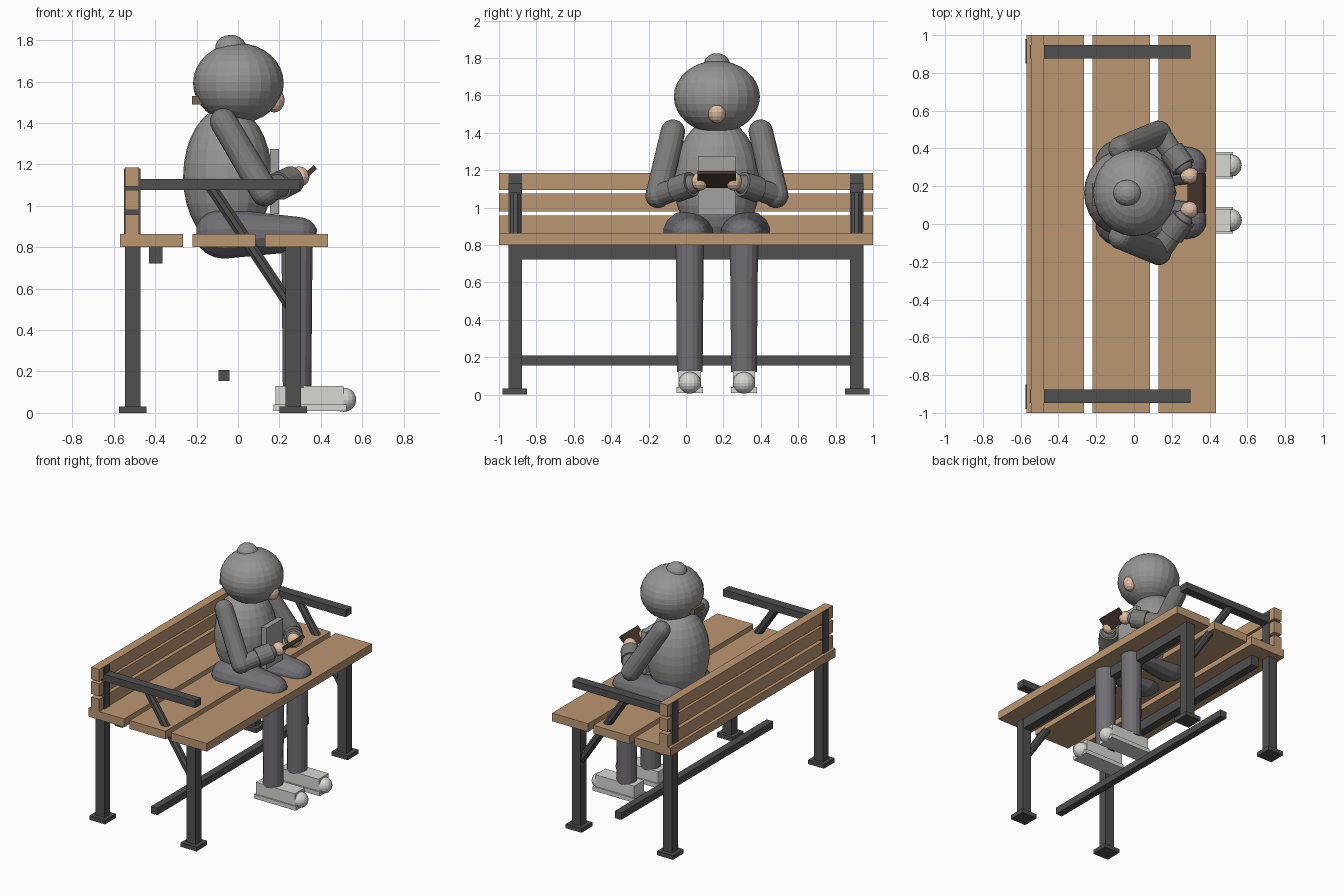
import bpy, bmesh, math
from mathutils import Vector, Matrix

if "Cube" in bpy.data.objects:
    bpy.data.objects.remove(bpy.data.objects["Cube"])


def mat(name, c):
    m = bpy.data.materials.new(name)
    m.diffuse_color = (*c, 1)
    m.use_nodes = True
    m.node_tree.nodes["Principled BSDF"].inputs["Base Color"].default_value = m.diffuse_color
    return m


WOOD = mat("wood", (0.50, 0.31, 0.17))
IRON = mat("iron", (0.08, 0.08, 0.08))
COAT = mat("coat", (0.31, 0.30, 0.29))
SLEEVE = mat("sleeve", (0.20, 0.195, 0.19))
PANTS = mat("pants", (0.17, 0.16, 0.18))
SKIN = mat("skin", (0.75, 0.52, 0.37))
SHOE = mat("shoe", (0.68, 0.68, 0.65))
BROWN = mat("dark_brown", (0.07, 0.04, 0.03))
HAIR = mat("hair", (0.20, 0.13, 0.09))
PANEL = mat("panel", (0.36, 0.36, 0.35))


def finish(name, bm, material):
    bmesh.ops.recalc_face_normals(bm, faces=bm.faces)
    me = bpy.data.meshes.new(name)
    bm.to_mesh(me)
    bm.free()
    me.materials.append(material)
    ob = bpy.data.objects.new(name, me)
    bpy.context.collection.objects.link(ob)
    return ob


def box(name, lo, hi, material):
    """Box between two corners."""
    lo, hi = Vector(lo), Vector(hi)
    bm = bmesh.new()
    m = Matrix.Translation((lo + hi) / 2) @ Matrix.Diagonal((*(hi - lo), 1))
    bmesh.ops.create_cube(bm, size=1, matrix=m)
    return finish(name, bm, material)


def ball(name, centre, radii, material, seg=24, rings=16):
    bm = bmesh.new()
    m = Matrix.Translation(centre) @ Matrix.Diagonal((*radii, 1))
    bmesh.ops.create_uvsphere(bm, u_segments=seg, v_segments=rings, radius=1, matrix=m)
    return finish(name, bm, material)


def rod(name, a, b, ra, rb, material, sides=16, round_ends=True, squash=1):
    """Tapered rod from a to b, with domed or flat ends."""
    a, b = Vector(a), Vector(b)
    d = b - a
    L = d.length
    if round_ends:
        q = [math.pi / 2 * i / 5 for i in range(5)]
        prof = [(-ra * math.cos(t), ra * math.sin(t)) for t in q[1:]] + [(0, ra), (L, rb)]
        prof += [(L + rb * math.cos(t), rb * math.sin(t)) for t in reversed(q[1:])]
    else:
        prof = [(0, ra), (L, rb)]
    bm = bmesh.new()
    m = Matrix.Translation(a) @ d.to_track_quat('Z', 'Y').to_matrix().to_4x4()
    rows = []
    for h, r in prof:
        rows.append([bm.verts.new(m @ Vector((r * math.cos(2 * math.pi * (i + .5) / sides),
                                              r * math.sin(2 * math.pi * (i + .5) / sides), h)))
                     for i in range(sides)])
    for p, n in zip(rows, rows[1:]):
        for i in range(sides):
            j = (i + 1) % sides
            bm.faces.new((p[i], p[j], n[j], n[i]))
    bm.faces.new(rows[0])
    bm.faces.new(rows[-1])
    for v in bm.verts:
        v.co.z = a.z + (v.co.z - a.z) * squash
    return finish(name, bm, material)


# Bench slats
for i, x in enumerate((-0.57, -0.22, 0.13)):
    box(f"seat_slat_{i}", (x, -1, 0.80), (x + 0.305, 1, 0.863), WOOD)
for i, (z0, z1) in enumerate(((0.863, 0.957), (0.98, 1.075), (1.093, 1.185))):
    box(f"back_slat_{i}", (-0.545, -1, z0), (-0.477, 1, z1), WOOD)

# Bench frame, both ends
for s, side in ((-1, "near"), (1, "far")):
    y0, y1 = sorted((s * 0.877, s * 0.948))
    p0, p1 = sorted((s * 0.85, s * 0.98))
    for x, part in ((-0.508, "back"), (0.267, "front")):
        box(f"{part}_leg_{side}", (x - 0.038, y0, 0), (x + 0.038, y1, 0.80), IRON)
        box(f"{part}_foot_plate_{side}", (x - 0.067, p0, 0), (x + 0.067, p1, 0.032), IRON)
    box(f"back_post_{side}", (-0.55, y0, 0.86), (-0.47, y1, 1.18), IRON)
    box(f"armrest_{side}", (-0.475, y0, 1.077), (0.30, y1, 1.13), IRON)
    rod(f"arm_brace_{side}", (-0.13, s * 0.912, 1.09), (0.25, s * 0.912, 0.52),
        0.03, 0.03, IRON, 8, False)
box("rear_beam", (-0.43, -0.88, 0.722), (-0.365, 0.88, 0.80), IRON)
box("front_beam", (0.235, -0.88, 0.722), (0.30, 0.88, 0.80), IRON)
box("stretcher", (-0.095, -0.92, 0.155), (-0.04, 0.92, 0.208), IRON)

# Seated figure: body and head
C = 0.165
ball("torso", (-0.05, C, 1.14), (0.215, 0.23, 0.34), COAT)
ball("head_hood", (0.002, C, 1.592), (0.219, 0.23, 0.193), COAT)
ball("hood_bobble", (-0.035, C, 1.765), (0.075, 0.07, 0.06), COAT, 16, 10)
ball("face", (0.175, C, 1.51), (0.05, 0.05, 0.06), SKIN, 12, 8)
box("back_hair", (-0.222, C - 0.07, 1.49), (-0.17, C + 0.05, 1.53), HAIR)
box("chest_panel", (0.155, 0.063, 0.96), (0.197, 0.265, 1.275), PANEL)

# Limbs, mirrored about the figure's centre line
for s, side in ((-1, "right"), (1, "left")):
    def P(x, y, z):
        return Vector((x, C + s * y, z))
    shoulder, elbow, hand = P(-0.07, 0.235, 1.405), P(0.13, 0.315, 1.065), P(0.295, 0.09, 1.14)
    rod(f"upper_arm_{side}", shoulder, elbow, 0.066, 0.068, SLEEVE)
    rod(f"forearm_{side}", elbow, elbow.lerp(hand, 0.75), 0.062, 0.055, SLEEVE)
    rod(f"cuff_{side}", elbow.lerp(hand, 0.42), elbow.lerp(hand, 0.8),
        0.07, 0.068, SLEEVE, 16, False)
    ball(f"hand_{side}", hand, (0.05, 0.045, 0.05), SKIN, 12, 8)
    rod(f"thigh_{side}", P(-0.065, 0.145, 0.865), P(0.285, 0.145, 0.862),
        0.143, 0.1, PANTS, squash=0.86)
    rod(f"shin_{side}", P(0.285, 0.145, 0.12), P(0.285, 0.145, 0.86),
        0.07, 0.077, PANTS, 16, False)
    y = C + s * 0.145
    box(f"shoe_{side}", (0.18, y - 0.06, 0.02), (0.51, y + 0.06, 0.13), SHOE)
    box(f"shoe_sole_{side}", (0.172, y - 0.07, 0.008), (0.525, y + 0.07, 0.04), SHOE)
    ball(f"shoe_toe_{side}", (0.511, y, 0.063), (0.06, 0.06, 0.058), SHOE, 16, 10)

# Tilted handheld slab
slab = box("handheld", (-0.056, -0.103, -0.012), (0.056, 0.103, 0.012), BROWN)
slab.location = (0.332, C, 1.15)
slab.rotation_euler = (0, math.radians(-42), 0)
